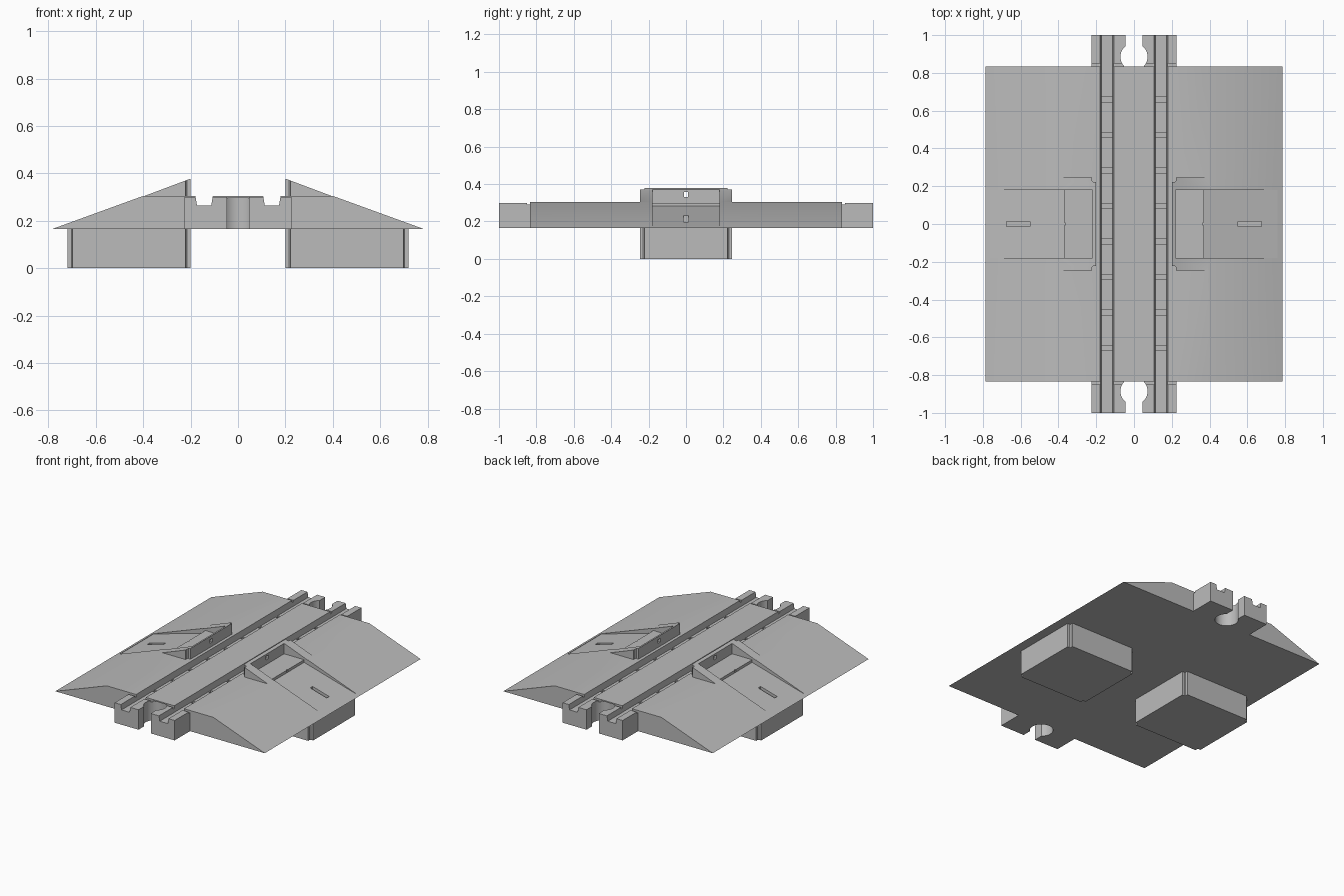
import bpy, bmesh, math
from mathutils import Vector

cube = bpy.data.objects.get("Cube")
if cube:
    bpy.data.objects.remove(cube, do_unlink=True)

grey = bpy.data.materials.new("light_grey_plastic")
grey.use_nodes = True
colour = (0.5, 0.5, 0.5, 1)
grey.diffuse_color = colour
grey.node_tree.nodes["Principled BSDF"].inputs["Base Color"].default_value = colour


def make(name, bm):
    bmesh.ops.recalc_face_normals(bm, faces=bm.faces)
    mesh = bpy.data.meshes.new(name)
    bm.to_mesh(mesh)
    bm.free()
    mesh.materials.append(grey)
    obj = bpy.data.objects.new(name, mesh)
    bpy.context.scene.collection.objects.link(obj)
    return obj


def prism(name, profile, y0, y1, side=1):
    """Extrude an x-z profile along y, optionally mirrored in x."""
    bm = bmesh.new()
    face = bm.faces.new([bm.verts.new((side * x, y0, z)) for x, z in profile])
    ext = bmesh.ops.extrude_face_region(bm, geom=[face])["geom"]
    verts = [v for v in ext if isinstance(v, bmesh.types.BMVert)]
    bmesh.ops.translate(bm, verts=verts, vec=(0, y1 - y0, 0))
    return make(name, bm)


def box(name, x0, x1, y0, y1, z0, z1, side=1):
    return prism(name, [(x0, z0), (x1, z0), (x1, z1), (x0, z1)], y0, y1, side)


def cylinder(name, y, radius, z0, z1):
    bm = bmesh.new()
    bmesh.ops.create_cone(bm, cap_ends=True, segments=40, radius1=radius,
                          radius2=radius, depth=z1 - z0)
    bmesh.ops.translate(bm, verts=bm.verts, vec=(0, y, (z0 + z1) / 2))
    return make(name, bm)


def combine(target, tool, operation="DIFFERENCE"):
    mod = target.modifiers.new("shape", "BOOLEAN")
    mod.operation = operation
    mod.solver = "EXACT"
    mod.object = tool
    bpy.context.view_layer.objects.active = target
    bpy.ops.object.modifier_apply(modifier=mod.name)
    bpy.data.objects.remove(tool, do_unlink=True)


def pier(side):
    """Rounded block whose top is trimmed to the ramp slope."""
    obj = box("pier", 0.2, 0.72, -0.245, 0.245, 0, 0.5, side)
    bm = bmesh.new()
    bm.from_mesh(obj.data)
    bpy.data.objects.remove(obj, do_unlink=True)
    upright = [e for e in bm.edges
               if abs(e.verts[0].co.z - e.verts[1].co.z) > 0.4]
    bmesh.ops.bevel(bm, geom=upright, offset=0.022, segments=5, affect="EDGES")
    cut = bmesh.ops.bisect_plane(bm, geom=bm.verts[:] + bm.edges[:] + bm.faces[:],
                                 plane_co=(side * 0.2, 0, 0.378),
                                 plane_no=Vector((side * 0.375, 0, 1)),
                                 clear_outer=True)["geom_cut"]
    bmesh.ops.edgeloop_fill(bm, edges=[e for e in cut
                                       if isinstance(e, bmesh.types.BMEdge)])
    return make("pier", bm)


RUT = [(0.113, 0.265), (0.173, 0.265), (0.184, 0.33), (0.102, 0.33)]

# Deck with a ramp down each side
deck = prism("crossing_deck", [(-0.785, 0.165), (0.785, 0.165),
                               (0.4, 0.305), (-0.4, 0.305)], -0.835, 0.835)

for side in (1, -1):
    # Supporting pier with raised wedge
    combine(deck, pier(side), "UNION")
    # Recessed ramp with a flat landing behind the wedge wall
    combine(deck, prism("recess", [(0.22, 0.3), (0.37, 0.3), (0.37, 0.282),
                                   (0.76, 0.172), (0.8, 0.5), (0.22, 0.5)],
                        -0.18, 0.18, side))
    # Ramp slot and peg holes
    combine(deck, box("slot", 0.55, 0.675, -0.013, 0.013, 0.18, 0.4, side))
    combine(deck, box("hole", 0.15, 0.25, -0.012, 0.012, 0.332, 0.357, side))
    combine(deck, box("notch", 0.365, 0.378, -0.008, 0.008, 0.287, 0.33, side))
    # Wheel rut with shallow sleeper marks
    combine(deck, prism("rut", RUT, -1.1, 1.1, side))
    for i in range(8):
        y = 0.66 - i * 0.188
        combine(deck, box("sleeper", 0.114, 0.172, y - 0.013, y + 0.013,
                          0.25, 0.28, side))

for end in (1, -1):
    # Round socket running under the deck edge
    combine(deck, cylinder("socket", end * 0.885, 0.072, 0.1, 0.297))
    # Forked track connector
    a, b = sorted((end * 0.8345, end))
    name = "back_connector" if end > 0 else "front_connector"
    fork = box(name, -0.225, 0.225, a, b, 0.165, 0.3)
    for side in (1, -1):
        combine(fork, prism("rut", RUT, -1.1, 1.1, side))
    a, b = sorted((end * 0.8, end * 0.85))
    combine(fork, box("step", -0.3, 0.3, a, b, 0.29, 0.4))
    combine(fork, cylinder("socket", end * 0.885, 0.072, 0.1, 0.4))
    a, b = sorted((end * 0.885, end * 1.1))
    combine(fork, box("mouth", -0.046, 0.046, a, b, 0.1, 0.4))

# Smooth rounded corners, keep hard edges
for obj in bpy.context.scene.objects:
    obj.select_set(obj.type == "MESH")
bpy.ops.object.shade_smooth_by_angle(angle=math.radians(25))
